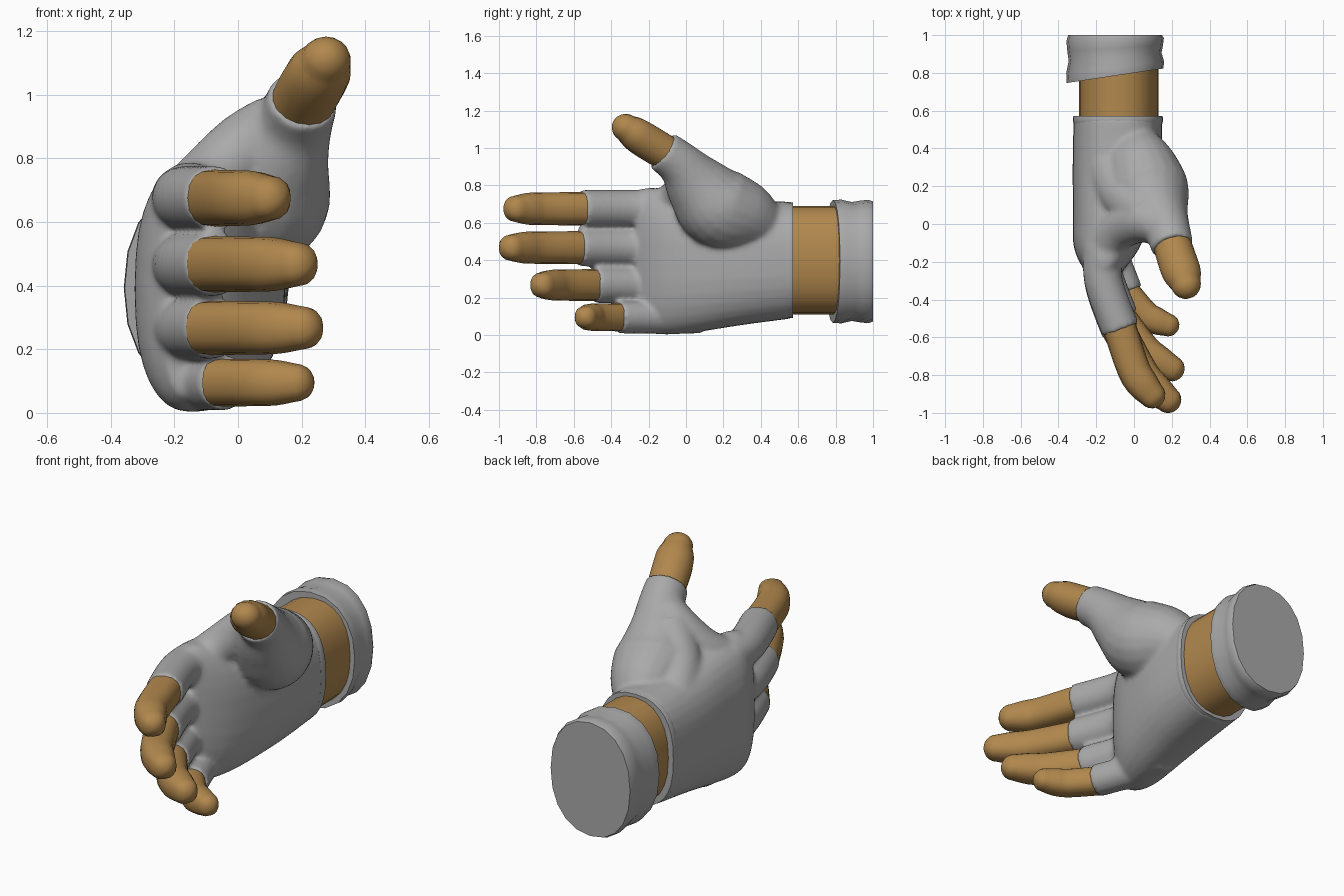
import bpy, bmesh, math
from mathutils import Vector

if "Cube" in bpy.data.objects:
    bpy.data.objects.remove(bpy.data.objects["Cube"])


def material(name, rgb):
    m = bpy.data.materials.new(name)
    m.diffuse_color = (*rgb, 1)
    m.use_nodes = True
    m.node_tree.nodes["Principled BSDF"].inputs["Base Color"].default_value = m.diffuse_color
    return m


GREY = material("grey_fabric", (0.40, 0.40, 0.40))
SKIN = material("tan_skin", (0.44, 0.245, 0.075))
BACK = Vector((0, 1, 0))


def spline(pts, sub):
    """Smooth curve through points (x, y, z, side radius, up radius)."""
    out = []
    for i in range(len(pts) - 1):
        p0, p1, p2, p3 = (pts[min(max(i + k, 0), len(pts) - 1)] for k in (-1, 0, 1, 2))
        for s in range(sub):
            t = s / sub
            out.append([0.5 * (2 * b + (c - a) * t + (2 * a - 5 * b + 4 * c - d) * t * t
                        + (3 * b - a - 3 * c + d) * t ** 3)
                        for a, b, c, d in zip(p0, p1, p2, p3)])
    return out + [list(pts[-1])]


def tube(bm, pts, sub=4, sides=20, power=2.0, tip=False, axis=None, slant=0.0):
    """Loft rounded rings along a path, with flat ends or a rounded tip."""
    path = spline([(*p, p[3]) if len(p) == 4 else p for p in pts], sub)
    rings = []
    for i, p in enumerate(path):
        a, b = path[max(i - 1, 0)], path[min(i + 1, len(path) - 1)]
        t = axis or (Vector(b[:3]) - Vector(a[:3])).normalized()
        rings.append((Vector(p[:3]), t, p[3], p[4]))
    if tip:
        c, t, ra, rb = rings[-1]
        for k in range(1, 6):
            ang = k * math.pi / 2 / 5.3
            rings.append((c + t * ra * math.sin(ang), t, ra * math.cos(ang), rb * math.cos(ang)))
    loops = []
    for n, (c, t, ra, rb) in enumerate(rings):
        side = t.cross(Vector((0, 0, 1))).normalized()
        up = side.cross(t)
        loop = []
        for k in range(sides):
            w = 2 * math.pi * k / sides
            u, v = math.cos(w), math.sin(w)
            u = math.copysign(abs(u) ** (2 / power), u)
            v = math.copysign(abs(v) ** (2 / power), v)
            co = c + side * u * ra + up * v * rb
            co.y += slant * (co.x - c.x) * (1 - n / (len(rings) - 1))
            loop.append(bm.verts.new(co))
        loops.append(loop)
    for l0, l1 in zip(loops, loops[1:]):
        for k in range(sides):
            j = (k + 1) % sides
            bm.faces.new((l0[k], l0[j], l1[j], l1[k]))
    bm.faces.new(loops[0][::-1])
    bm.faces.new(loops[-1])


def along_y(bm, sections, **options):
    """Loft upright sections (y, centre x, centre z, half width, half height)."""
    tube(bm, [(x, y, z, a, b) for y, x, z, a, b in sections], axis=BACK, **options)


def finish(bm, name, mat, angle=40):
    bmesh.ops.recalc_face_normals(bm, faces=bm.faces)
    me = bpy.data.meshes.new(name)
    bm.to_mesh(me)
    bm.free()
    me.materials.append(mat)
    ob = bpy.data.objects.new(name, me)
    bpy.context.collection.objects.link(ob)
    bpy.ops.object.select_all(action='DESELECT')
    ob.select_set(True)
    bpy.context.view_layer.objects.active = ob
    bpy.ops.object.shade_smooth_by_angle(angle=math.radians(angle))
    return ob


def finger_point(f, t, bulge=0.022):
    """Point on a curled finger: t = 0 at the sleeve edge, 1 at the tip."""
    z, sx, sy, tx, ty, r = f
    b = bulge * 4 * max(t, 0) * (1 - t)
    return (sx + (tx - sx) * t - b, sy + (ty - sy) * t - b, z)


# Each finger: height, sleeve edge x and y, tip centre x and y, radius
fingers = {
    "index_finger": (.675, -.07, -.56, .095, -.905, .089),
    "middle_finger": (.467, -.07, -.575, .18, -.93, .088),
    "ring_finger": (.267, -.075, -.49, .20, -.765, .085),
    "little_finger": (.095, -.04, -.36, .18, -.535, .075),
}

# Fingerless glove: palm, finger sleeves, thumb mound and web fused together
glove = bmesh.new()
along_y(glove, [(.565, -.085, .40, .235, .312), (.3, -.092, .39, .233, .337), (.05, -.115, .39, .208, .376),
                (-.1, -.14, .39, .182, .388), (-.2, -.155, .40, .135, .388), (-.265, -.16, .41, .08, .36)],
        sides=32, power=2.5)
for f in fingers.values():
    z, sx, sy, _, _, r = f
    r += 0.013
    tube(glove, [(sx - .1, sy + .44, z, r), (sx - .09, sy + .25, z, r), (sx, sy, z, r)])
# thumb mound and sleeve
tube(glove, [(-.01, .45, .56, .12), (.03, .32, .63, .19), (.073, .17, .685, .22),
             (.12, .06, .80, .175), (.175, -.03, .91, .125), (.205, -.125, .985, .112)])
# web between thumb and index finger, and the slope behind the thumb
tube(glove, [(-.15, -.12, .68, .10), (-.08, -.03, .74, .11), (.03, .02, .83, .12), (.13, .0, .9, .11)])
tube(glove, [(-.14, .32, .59, .13), (-.06, .16, .71, .13), (.07, .05, .84, .13)])
ob = finish(glove, "glove", GREY)
mod = ob.modifiers.new("fuse", 'REMESH')
mod.mode = 'VOXEL'
mod.voxel_size = 0.013
mod.use_smooth_shade = True
mod = ob.modifiers.new("soften", 'SMOOTH')
mod.factor = 0.5
mod.iterations = 9

# Wrist hem of the glove
hem = bmesh.new()
along_y(hem, [(y, -.085, .40, .235 + d, .307 + d) for y, d in ((.53, 0), (.55, .004), (.572, .001))],
        sub=2, sides=32, power=2.5)
finish(hem, "glove_hem", GREY)

# Bare fingers, tapering to the tip
for name, f in fingers.items():
    bm = bmesh.new()
    r = f[5]
    tube(bm, [(*finger_point(f, t), r * k) for t, k in ((-.08, 1), (.05, 1), (.55, .98), (.8, .95), (1, .8))],
         sub=3, sides=16, power=2.4, tip=True)
    finish(bm, name, SKIN)

# Bare thumb
bm = bmesh.new()
tube(bm, [(.195, -.085, .96, .1, .094), (.235, -.21, 1.035, .104, .096),
          (.26, -.275, 1.078, .099, .09), (.275, -.318, 1.106, .08, .075)], sub=3, sides=16, tip=True)
finish(bm, "thumb", SKIN)

# Wrist
bm = bmesh.new()
along_y(bm, [(y, -.08, .40, .21, .29) for y in (.5, .7, .9)], sub=1, sides=24, power=2.3)
finish(bm, "wrist", SKIN)

# Jacket cuff with a shallow fold
bm = bmesh.new()
along_y(bm, [(y, -.1, .393, .253 + d, .325 + d) for y, d in
             ((.785, .003), (.83, .006), (.885, -.007), (.93, 0), (.975, .005), (1.0, -.004))],
        sub=1, sides=20, power=2.2, slant=0.15)
finish(bm, "jacket_cuff", GREY, 35)
